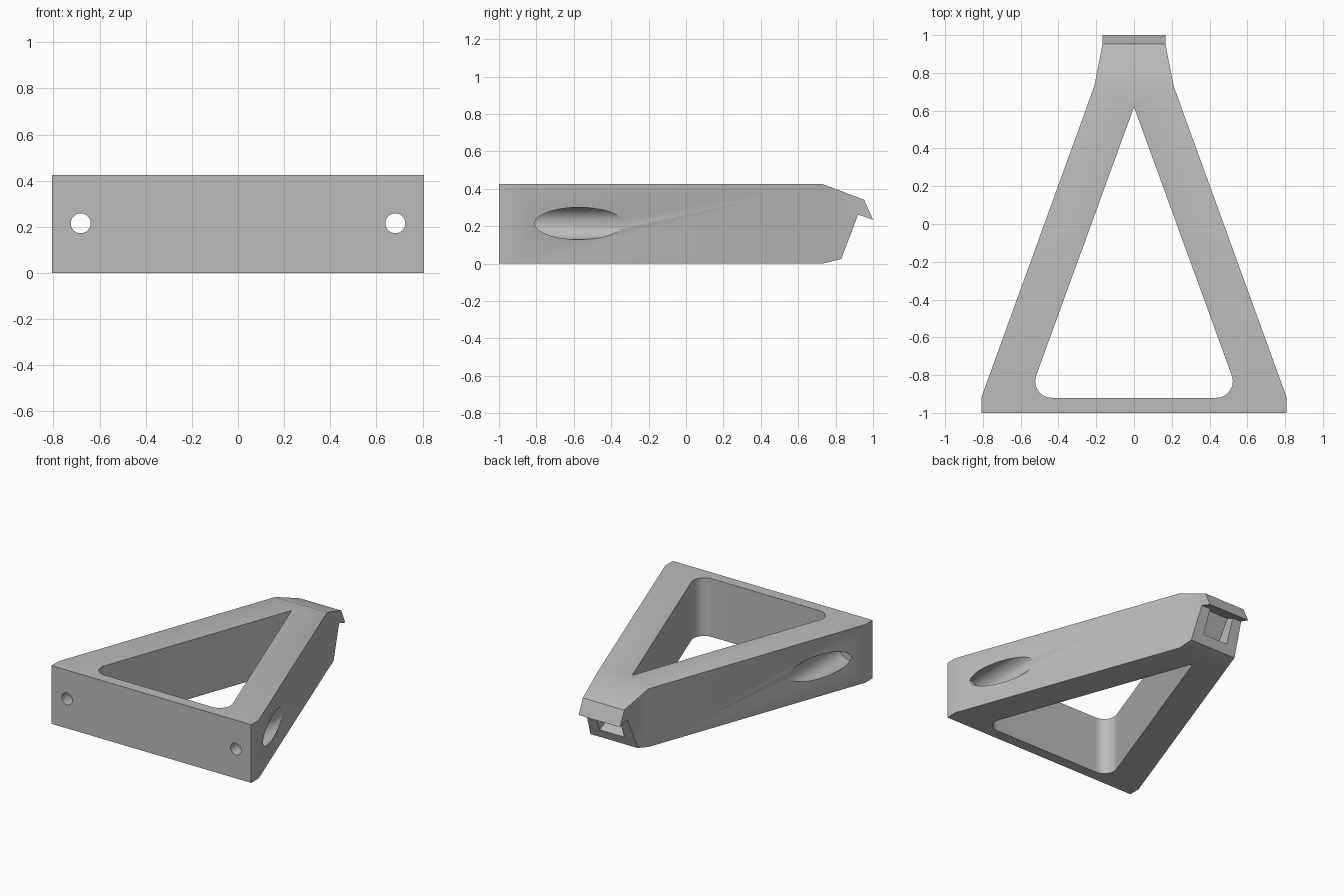
import bpy, bmesh, math
from mathutils import Matrix, Vector

cube = bpy.data.objects.get("Cube")
if cube:
    bpy.data.objects.remove(cube, do_unlink=True)

grey = bpy.data.materials.new("mid grey")
grey.use_nodes = True
grey.diffuse_color = (0.5, 0.5, 0.5, 1)
grey.node_tree.nodes["Principled BSDF"].inputs["Base Color"].default_value = (0.5, 0.5, 0.5, 1)

HEIGHT, MID = 0.425, 0.215


def prism(name, points, start, end):
    """Extrude a closed outline between two 3D-mapping functions."""
    bm = bmesh.new()
    a = [bm.verts.new(start(*p)) for p in points]
    b = [bm.verts.new(end(*p)) for p in points]
    bm.faces.new(a)
    bm.faces.new(b)
    for i in range(len(points)):
        j = (i + 1) % len(points)
        bm.faces.new((a[i], a[j], b[j], b[i]))
    return finish(name, bm)


def finish(name, bm):
    bmesh.ops.recalc_face_normals(bm, faces=bm.faces)
    mesh = bpy.data.meshes.new(name)
    bm.to_mesh(mesh)
    bm.free()
    mesh.materials.append(grey)
    ob = bpy.data.objects.new(name, mesh)
    bpy.context.collection.objects.link(ob)
    return ob


def rod(name, x, y0, y1, radius):
    """Cylinder lying along y."""
    bm = bmesh.new()
    place = Matrix.Translation((x, (y0 + y1) / 2, MID)) @ Matrix.Rotation(math.pi / 2, 4, 'X')
    bmesh.ops.create_cone(bm, cap_ends=True, segments=64, radius1=radius, radius2=radius,
                          depth=y1 - y0, matrix=place)
    return finish(name, bm)


def combine(target, tool, operation):
    mod = target.modifiers.new(tool.name, 'BOOLEAN')
    mod.operation, mod.solver, mod.object = operation, 'EXACT', tool
    bpy.context.view_layer.objects.active = target
    bpy.ops.object.modifier_apply(modifier=mod.name)
    bpy.data.objects.remove(tool, do_unlink=True)


def mirrored(half):
    return half + [(-x, y) for x, y in reversed(half)]


# Tapered plan outline
half_plan = [(0.807, -1), (0.807, -0.915), (0.21, 0.73), (0.167, 0.95), (0.167, 1.01)]
frame = prism("bracket_frame", mirrored(half_plan),
              lambda x, y: (x, y, -0.1), lambda x, y: (x, y, HEIGHT + 0.1))

# Side profile with the hooked nose
side = [(-1.1, 0), (0.73, 0), (0.83, 0.025), (0.92, 0.262), (1.0, 0.235),
        (0.952, 0.342), (0.73, HEIGHT), (-1.1, HEIGHT)]
combine(frame, prism("side_profile", side, lambda y, z: (-1, y, z), lambda y, z: (1, y, z)),
        'INTERSECT')

# Triangular opening with two rounded corners
radius, slant = 0.088, math.radians(20)
arc = []
for i in range(17):
    t = -math.pi / 2 + (math.pi / 2 + slant) * i / 16
    arc.append((0.435 + radius * math.cos(t), -0.832 + radius * math.sin(t)))
opening = arc + [(0, 0.62)] + [(-x, y) for x, y in reversed(arc)]
combine(frame, prism("opening", opening, lambda x, y: (x, y, -0.2), lambda x, y: (x, y, 0.7)),
        'DIFFERENCE')

# Screw holes through the front plate and wider access bores behind them
for x in (-0.682, 0.682):
    combine(frame, rod("access_bore", x, -0.915, 0.3, 0.086), 'DIFFERENCE')
    combine(frame, rod("screw_hole", x, -1.1, -0.8, 0.043), 'DIFFERENCE')

# Pocket in the nose under the hook
low, high = Vector((0.855, 0.09)), Vector((0.92, 0.262))
inward = Vector((-0.934, 0.357)) * 0.1
pocket = [low - inward * 0.3, high - inward * 0.02, high + inward * 0.6, low + inward]
combine(frame, prism("pocket", pocket, lambda y, z: (-0.1, y, z), lambda y, z: (0.1, y, z)),
        'DIFFERENCE')

bpy.ops.object.select_all(action='DESELECT')
frame.select_set(True)
bpy.context.view_layer.objects.active = frame
bpy.ops.object.shade_smooth_by_angle(angle=math.radians(25))
